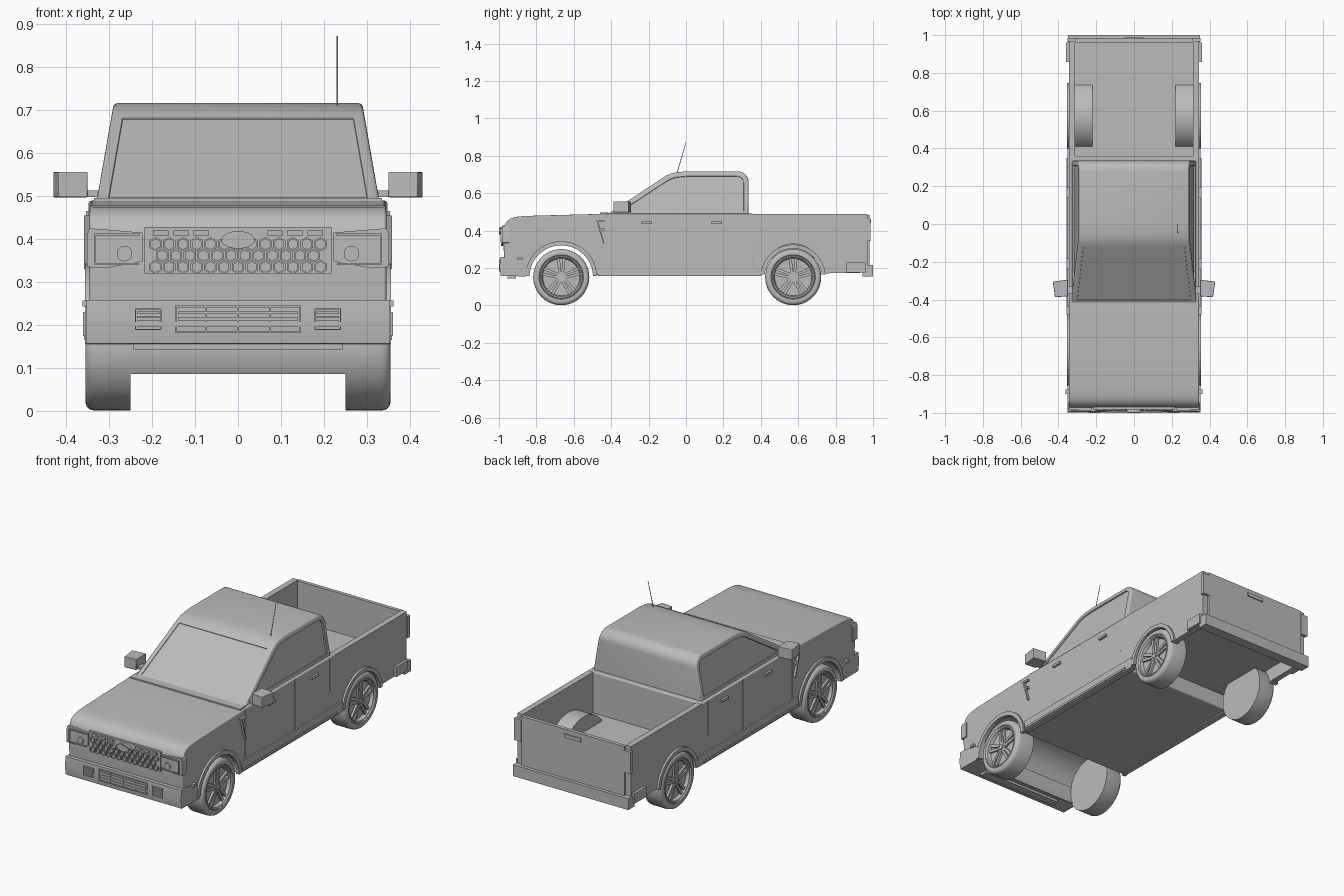
import bpy, bmesh, math
from mathutils import Matrix, Vector

if "Cube" in bpy.data.objects:
    bpy.data.objects.remove(bpy.data.objects["Cube"])

paint = bpy.data.materials.new("plain grey")
paint.diffuse_color = (0.5, 0.5, 0.5, 1)
paint.use_nodes = True
paint.node_tree.nodes["Principled BSDF"].inputs["Base Color"].default_value = paint.diffuse_color


def finish(name, bm, mirror=False, bevel=0):
    bmesh.ops.recalc_face_normals(bm, faces=bm.faces[:])
    me = bpy.data.meshes.new(name)
    bm.to_mesh(me)
    bm.free()
    ob = bpy.data.objects.new(name, me)
    bpy.context.collection.objects.link(ob)
    me.materials.append(paint)
    if bevel:
        b = ob.modifiers.new("bevel", 'BEVEL')
        b.width, b.segments, b.limit_method = bevel, 3, 'ANGLE'
        b.angle_limit = math.radians(50)
    if mirror:
        ob.modifiers.new("mirror", 'MIRROR').use_clip = False
    return ob


def add_prism(bm, pts, axis, a, b):
    """Extrude a closed outline along x (points y,z), y (points x,z) or z (points x,y)."""
    def at(p, d):
        return {'x': (d, p[0], p[1]), 'y': (p[0], d, p[1]), 'z': (p[0], p[1], d)}[axis]
    lo = [bm.verts.new(at(p, a)) for p in pts]
    hi = [bm.verts.new(at(p, b)) for p in pts]
    bm.faces.new(lo)
    bm.faces.new(hi[::-1])
    for i in range(len(pts)):
        j = (i + 1) % len(pts)
        bm.faces.new((lo[i], hi[i], hi[j], lo[j]))


def prisms(name, outlines, axis, a, b, **kw):
    bm = bmesh.new()
    for o in outlines:
        add_prism(bm, o, axis, a, b)
    return finish(name, bm, **kw)


def rect(a0, a1, b0, b1):
    return [(a0, b0), (a1, b0), (a1, b1), (a0, b1)]


def box(name, x0, x1, y0, y1, z0, z1, **kw):
    return prisms(name, [rect(y0, y1, z0, z1)], 'x', x0, x1, **kw)


def arc(cy, cz, r, d0, d1, n=24, sz=1):
    return [(cy + r * math.cos(math.radians(d0 + (d1 - d0) * i / n)),
             cz + sz * r * math.sin(math.radians(d0 + (d1 - d0) * i / n)))
            for i in range(n + 1)]


def circle(cy, cz, r, n=24, sz=1):
    return arc(cy, cz, r, 0, 360 - 360 / n, n - 1, sz)


def band(cy, cz, r0, r1, d0=0, d1=180):
    return arc(cy, cz, r1, d0, d1) + arc(cy, cz, r0, d1, d0)


FRONT, REAR, AXLE = -0.667, 0.573, 0.151

# Hood, doors and floor in one side profile with the front wheel trough
prisms("main_body", [[(-0.965, 0.17), (-0.975, 0.3), (-0.975, 0.40), (-0.971, 0.425),
                      (-0.96, 0.447), (-0.94, 0.464), (-0.91, 0.473), (-0.86, 0.478),
                      (-0.42, 0.49), (0.36, 0.49), (0.36, 0.165)]
                     + arc(FRONT, AXLE + 0.012, 0.17, 0, 180)],
       'x', -0.345, 0.345, bevel=0.006)
# Curved liner ahead of the front axle
prisms("wheel_liner", [band(FRONT, AXLE, 0.144, 0.149, 165, 206)], 'x', -0.325, 0.325)
box("cowl_strip", -0.335, 0.335, -0.46, -0.415, 0.482, 0.496)

# Cab with tapered sides and inset windows
bm = bmesh.new()
add_prism(bm, [(-0.42, 0.487), (-0.11, 0.691), (-0.085, 0.703), (-0.055, 0.711), (0, 0.716)]
          + arc(0.277, 0.658, 0.058, 90, 0, 8) + [(0.335, 0.487)], 'x', -1, 1)
for v in bm.verts:
    v.co.x *= 0.329 - (v.co.z - 0.487) * 0.175
bmesh.ops.recalc_face_normals(bm, faces=bm.faces[:])
rim = [e for e in bm.edges if abs(e.verts[0].co.x - e.verts[1].co.x) < 0.1
       and max(v.co.z for v in e.verts) > 0.5]
bmesh.ops.bevel(bm, geom=rim, offset=0.008, segments=3, affect='EDGES', profile=0.5)
bm.normal_update()
sides = [f for f in bm.faces if abs(f.normal.x) > 0.9 and f.calc_area() > 0.05]
screen = [f for f in bm.faces if f.normal.y < -0.4 and f.calc_area() > 0.1]
for f in sides + screen:
    bmesh.ops.inset_region(bm, faces=[f], thickness=0.018, depth=0, use_even_offset=True)
    bmesh.ops.inset_region(bm, faces=[f], thickness=0.001, use_even_offset=True,
                           depth=-0.007 if f in sides else -0.003)
finish("cab", bm)

# Cargo bed
prisms("bed_side", [[(0.355, 0.165), (0.355, 0.488), (0.97, 0.488), (0.97, 0.175)]
                    + arc(REAR, AXLE + 0.02, 0.157, 0, 180)], 'x', 0.313, 0.345, mirror=True)
box("bed_floor", -0.32, 0.32, 0.355, 0.97, 0.25, 0.265)
prisms("bed_wheel_housing", [band(REAR, AXLE, 0.186, 0.198, 32, 148)], 'x', 0.22, 0.33,
       mirror=True)
prisms("housing_cap", [arc(REAR, AXLE, 0.198, 32, 148)], 'x', 0.22, 0.23, mirror=True)
box("tailgate", -0.313, 0.313, 0.962, 0.982, 0.2, 0.484)
box("tailgate_handle", -0.05, 0.05, 0.98, 0.988, 0.44, 0.46)
box("tail_light", 0.31, 0.353, 0.966, 0.986, 0.345, 0.465, mirror=True)
box("rear_bumper", -0.35, 0.35, 0.945, 1.0, 0.153, 0.215)
box("rear_bumper_corner", 0.335, 0.36, 0.858, 0.96, 0.175, 0.23, mirror=True)

# Wheel arch trims and rocker panels
prisms("front_arch_trim", [band(FRONT, AXLE, 0.17, 0.192, 2, 178)], 'x', 0.335, 0.356, mirror=True)
prisms("rear_arch_trim", [band(REAR, AXLE, 0.153, 0.174, 5, 175)], 'x', 0.315, 0.356, mirror=True)
box("rocker_panel", 0.32, 0.353, -0.47, 0.4, 0.158, 0.215, mirror=True)
box("rocker_ridge", 0.34, 0.358, -0.46, 0.35, 0.165, 0.177, mirror=True)

# Door seams, handles and fender vents
for i, (y, top) in enumerate([(-0.43, 0.485), (0.0, 0.485), (0.305, 0.485)]):
    box("door_seam_%d" % i, 0.344, 0.3475, y - 0.0025, y + 0.0025, 0.215 if i < 2 else 0.3,
        top, mirror=True)
for i, y in enumerate((-0.21, 0.165)):
    box("door_handle_%d" % i, 0.343, 0.357, y - 0.028, y + 0.028, 0.436, 0.449, mirror=True)
prisms("fender_vent", [[(-0.48, 0.455), (-0.437, 0.455), (-0.437, 0.445), (-0.47, 0.445)],
                       [(-0.48, 0.455), (-0.47, 0.45), (-0.437, 0.335), (-0.442, 0.33)],
                       [(-0.462, 0.41), (-0.437, 0.41), (-0.437, 0.40), (-0.46, 0.40)]],
       'x', 0.342, 0.358, mirror=True)
box("side_marker", 0.343, 0.362, -0.9, -0.875, 0.243, 0.257, mirror=True)

# Mirrors and antenna
prisms("mirror_housing", [[(0.35, -0.382), (0.418, -0.388), (0.43, -0.305), (0.35, -0.295)]],
       'z', 0.497, 0.556, mirror=True, bevel=0.003)
box("mirror_arm", 0.31, 0.39, -0.37, -0.33, 0.498, 0.513, mirror=True)
bm = bmesh.new()
a, b = Vector((0.231, -0.047, 0.71)), Vector((0.231, 0.0, 0.872))
rot = (b - a).to_track_quat('Z', 'Y').to_matrix().to_4x4()
bmesh.ops.create_cone(bm, cap_ends=True, segments=8, radius1=0.002, radius2=0.0015,
                      depth=(b - a).length, matrix=Matrix.Translation((a + b) / 2) @ rot)
finish("antenna", bm)

# Front bumper with intakes
prisms("front_bumper", [[(-0.99, 0.157), (-0.997, 0.2), (-0.993, 0.258), (-0.95, 0.258),
                         (-0.852, 0.235), (-0.855, 0.155)]], 'x', -0.352, 0.352)
box("front_lip", -0.243, 0.243, -0.955, -0.91, 0.143, 0.165)
frame = [rect(-0.147, 0.147, z, z + 0.004) for z in (0.182, 0.241)]
frame += [rect(x - 0.002, x + 0.002, 0.182, 0.245) for x in (-0.145, -0.075, 0, 0.075, 0.145)]
frame += [rect(-0.14, 0.14, z, z + 0.006) for z in (0.196, 0.211, 0.226)]
prisms("lower_intake", frame, 'y', -1.0, -0.985)
slats = [rect(0.183, 0.235, z, z + 0.005) for z in (0.196, 0.206, 0.216, 0.226)]
slats += [rect(0.178, 0.24, z, z + 0.003) for z in (0.188, 0.235)]
slats += [rect(x, x + 0.003, 0.188, 0.238) for x in (0.178, 0.237)]
prisms("side_intake", slats, 'y', -1.0, -0.985, mirror=True)

# Grille with a honeycomb of rings and a plain oval
box("grille_panel", -0.218, 0.218, -0.981, -0.96, 0.32, 0.428)
cells = []
for row in range(3):
    for k in range(13 - row % 2):
        cx, cz = -0.192 + 0.032 * (k + 0.5 * (row % 2)), 0.335 + 0.0265 * row
        ring = [(math.sin(math.radians(60 * i)), math.cos(math.radians(60 * i))) for i in range(6)]
        for i in range(6):
            p, q = ring[i], ring[(i + 1) % 6]
            cells.append([(cx + r * u[0], cz + r * u[1])
                          for u, r in ((p, 0.0165), (q, 0.0165), (q, 0.012), (p, 0.012))])
prisms("grille_honeycomb", cells, 'y', -0.99, -0.978)
prisms("grille_slots", [rect(x - 0.018, x + 0.018, 0.408, 0.42) for x in (0.085, 0.132, 0.18)],
       'y', -0.988, -0.978, mirror=True)
prisms("grille_oval_rim", [circle(0, 0.398, 0.039, 32, 0.52)], 'y', -0.996, -0.978)
prisms("grille_oval", [circle(0, 0.398, 0.033, 32, 0.48)], 'y', -0.999, -0.99)

# Headlights
prisms("headlight", [[(0.222, 0.415), (0.345, 0.425), (0.351, 0.41), (0.351, 0.335),
                      (0.31, 0.332), (0.222, 0.348)]], 'y', -0.985, -0.945, mirror=True)
prisms("headlight_trim", [rect(0.228, 0.334, 0.408, 0.413), rect(0.23, 0.288, 0.34, 0.344),
                          rect(0.288, 0.334, 0.34, 0.344), rect(0.33, 0.334, 0.344, 0.408)],
       'y', -0.991, -0.984, mirror=True)
prisms("headlight_lens", [circle(0.264, 0.366, 0.018)], 'y', -0.993, -0.984, mirror=True)

# Wheels: lathed tyre and rim, five split spokes, hub and lug nuts
TYRE = [(0.25, 0), (0.25, 0.15), (0.335, 0.15), (0.345, 0.147),
        (0.352, 0.14), (0.355, 0.13), (0.353, 0.119), (0.349, 0.116), (0.352, 0.112),
        (0.349, 0.105), (0.332, 0.099), (0.330, 0)]
for name, cy in (("front", FRONT), ("rear", REAR)):
    bm = bmesh.new()
    vs = [bm.verts.new((x, cy, AXLE + r)) for x, r in TYRE]
    es = [bm.edges.new(p) for p in zip(vs, vs[1:])]
    bmesh.ops.spin(bm, geom=vs + es, cent=(0, cy, AXLE), axis=(1, 0, 0),
                   angle=math.tau, steps=48, use_merge=True)
    bmesh.ops.remove_doubles(bm, verts=bm.verts[:], dist=0.0001)
    finish(name + "_tyre", bm, mirror=True)

    def polar(r, d):
        return (cy + r * math.sin(math.radians(d)), AXLE + r * math.cos(math.radians(d)))
    spokes = []
    for k in range(5):
        for s in (-1, 1):
            d = 72 * k
            spokes.append([polar(0.02, d + s * 3), polar(0.102, d + s * 4),
                           polar(0.102, d + s * 13), polar(0.028, d + s * 32)])
    prisms(name + "_spokes", spokes, 'x', 0.322, 0.343, mirror=True)
    prisms(name + "_hub", [circle(cy, AXLE, 0.03)], 'x', 0.32, 0.342, mirror=True)
    prisms(name + "_hub_cap", [circle(cy, AXLE, 0.014)], 'x', 0.34, 0.347, mirror=True)
    prisms(name + "_lug_nuts", [circle(*polar(0.023, 72 * k + 36), 0.004, 6) for k in range(5)],
           'x', 0.34, 0.346, mirror=True)

# Smooth the curved surfaces and keep hard edges
for ob in bpy.context.scene.objects:
    ob.select_set(True)
    bpy.context.view_layer.objects.active = ob
bpy.ops.object.shade_smooth_by_angle(angle=math.radians(30))
